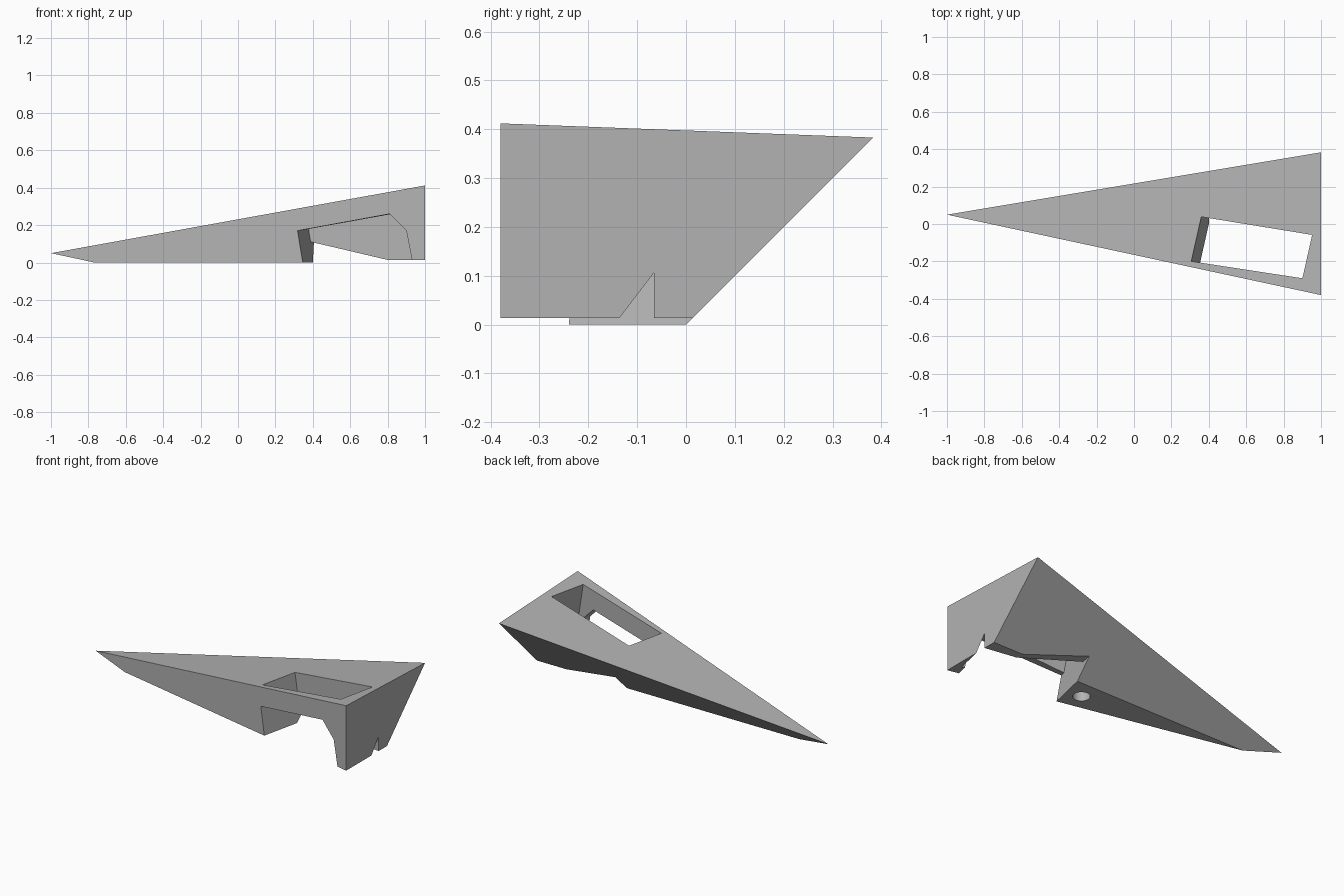
import bpy
import bmesh

cube = bpy.data.objects.get("Cube")
if cube:
    bpy.data.objects.remove(cube, do_unlink=True)

grey = bpy.data.materials.new("plain grey")
grey.use_nodes = True
grey.diffuse_color = (0.45, 0.45, 0.45, 1)
grey.node_tree.nodes["Principled BSDF"].inputs["Base Color"].default_value = (0.45, 0.45, 0.45, 1)

SKEW, LEAN = 0.225, 0.172      # plan skew and lean of the slot's end walls
FOOT = 0.014                   # height of the raised feet


def make_object(name, bm):
    bmesh.ops.recalc_face_normals(bm, faces=bm.faces)
    mesh = bpy.data.meshes.new(name)
    bm.to_mesh(mesh)
    bm.free()
    mesh.materials.append(grey)
    obj = bpy.data.objects.new(name, mesh)
    bpy.context.collection.objects.link(obj)
    return obj


def loft(name, ring_a, ring_b):
    """Closed solid between two matching outlines."""
    bm = bmesh.new()
    a = [bm.verts.new(p) for p in ring_a]
    b = [bm.verts.new(p) for p in ring_b]
    bm.faces.new(a)
    bm.faces.new(b)
    for i in range(len(a)):
        j = (i + 1) % len(a)
        bm.faces.new((a[i], a[j], b[j], b[i]))
    return make_object(name, bm)


def cut(body, cutter):
    mod = body.modifiers.new("cut", "BOOLEAN")
    mod.operation = "DIFFERENCE"
    mod.solver = "EXACT"
    mod.object = cutter
    bpy.context.view_layer.objects.active = body
    bpy.ops.object.modifier_apply(modifier=mod.name)
    bpy.data.objects.remove(cutter, do_unlink=True)


def front_y(x):
    return 0.05 - 0.215 * (x + 1)


# Wedge body: upright front, undercut back, sloping top
bm = bmesh.new()
tip, front_top, back_top, tip_low, front_low, back_low = [bm.verts.new(p) for p in (
    (-1, 0.05, 0.05), (1, -0.38, 0.412), (1, 0.383, 0.383),
    (-0.767, 0, 0), (1, -0.38, 0), (1, 0, 0))]
for face in ((tip, front_top, back_top), (tip, tip_low, front_low, front_top),
             (tip, back_top, back_low, tip_low), (tip_low, back_low, front_low),
             (front_top, front_low, back_low, back_top)):
    bm.faces.new(face)
body = make_object("wedge_body", bm)


# Slot running from the top right through the bottom
def slot_ring(z):
    ring = []
    for end, side in ((0.4, 0), (1.033, 0), (1.033, 1), (0.4, 1)):
        offset, slope = ((-0.1525, -0.153), (0.097, -0.163))[side]
        x = (end + SKEW * offset - LEAN * z) / (1 - SKEW * slope)
        ring.append((x, offset + slope * x, z))
    return ring


cut(body, loft("slot_cutter", slot_ring(-0.1), slot_ring(0.6)))


# Arched opening in the front wall
def left_edge(z):
    return ((0.4 - SKEW * 0.165 - LEAN * z) / (1 + SKEW * 0.215), z)


arch = [left_edge(-0.1), left_edge(0.17), (0.81, 0.26), (0.90, 0.17), (0.952, -0.1)]


def arch_ring(t):
    return [(x + SKEW * t, front_y(x) + t, z) for x, z in arch]


cut(body, loft("arch_cutter", arch_ring(-0.2), arch_ring(0.12)))


# Sloped underside of the back wall, and raised feet
def under_ring(y):
    rise, slope = 0.202, -0.235
    x = (0.4 + SKEW * y - LEAN * rise) / (1 + LEAN * slope)
    return [(0.4 + SKEW * y + LEAN * 0.1, y, -0.1), (x, y, rise + slope * x),
            ((FOOT - rise) / slope, y, FOOT), (1.3, y, FOOT), (1.3, y, -0.1)]


cut(body, loft("underside_cutter", under_ring(-0.7), under_ring(0.7)))

# Round peg hole in the bottom
bpy.ops.mesh.primitive_cylinder_add(vertices=32, radius=0.048, depth=0.24,
                                    location=(0.277, -0.113, 0))
cut(body, bpy.context.object)

# Keep the facets flat and only the round hole smooth
bpy.ops.object.select_all(action="DESELECT")
body.select_set(True)
bpy.context.view_layer.objects.active = body
bpy.ops.object.shade_smooth_by_angle(angle=0.25)
body.data.materials.clear()
body.data.materials.append(grey)
for poly in body.data.polygons:
    poly.material_index = 0
